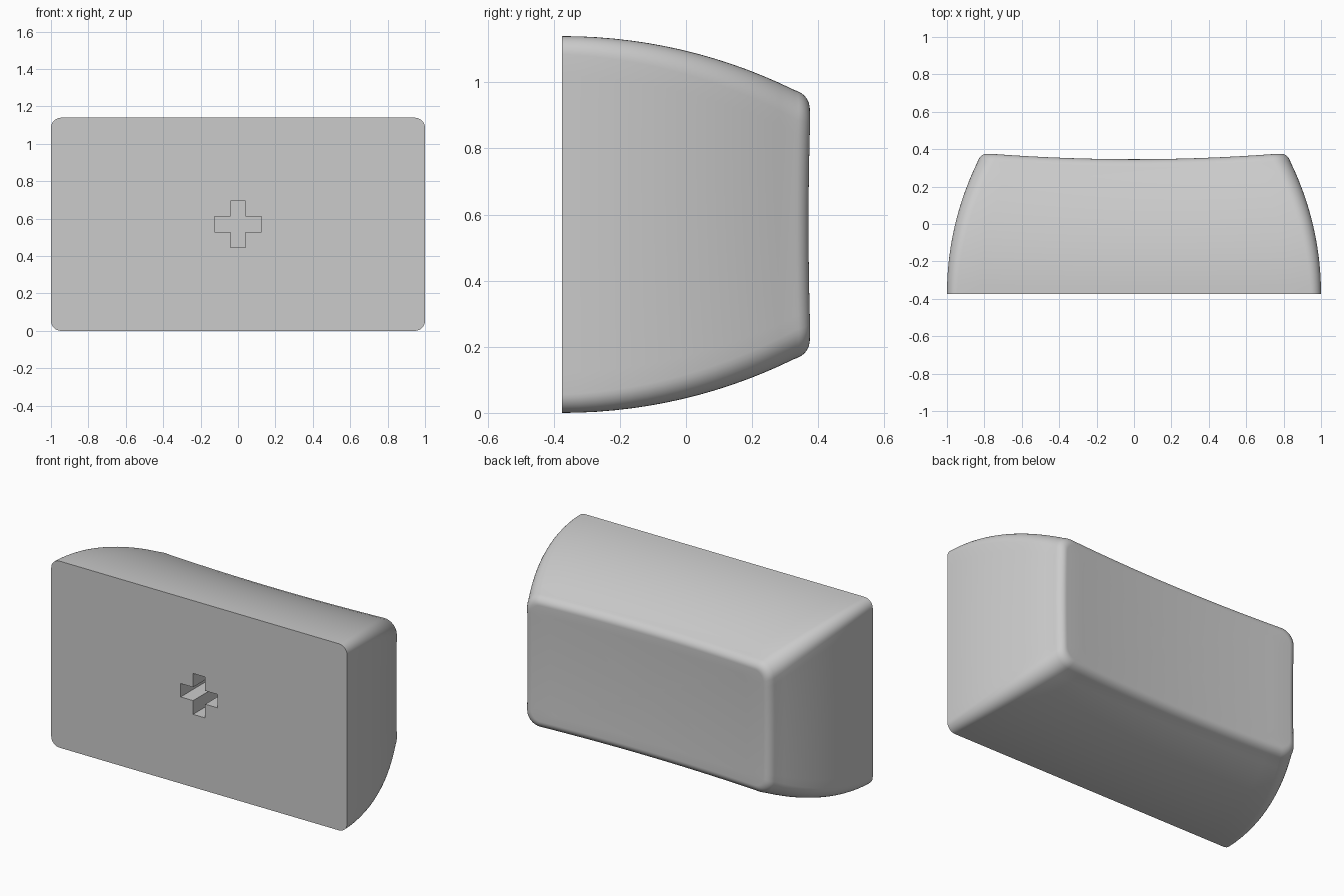
import bpy, bmesh, math

cube = bpy.data.objects.get("Cube")
if cube:
    bpy.data.objects.remove(cube, do_unlink=True)

HALF_W, HALF_H, MID_Z, FRONT = 1.0, 0.57, 0.57, -0.375


def rounded_rect(w, h, r, edge_cuts=16, arc_cuts=8):
    """Outline points of a rounded rectangle, counter-clockwise."""
    pts = []
    corners = [(1, 1, 0), (-1, 1, 1), (-1, -1, 2), (1, -1, 3)]
    for sx, sz, quarter in corners:
        for i in range(arc_cuts + 1):
            a = (quarter + i / arc_cuts) * math.pi / 2
            pts.append((sx * (w - r) + r * math.cos(a), sz * (h - r) + r * math.sin(a)))
        # straight run towards the next corner
        x, z = pts[-1]
        for i in range(1, edge_cuts):
            k = i / edge_cuts
            if quarter % 2 == 0:
                pts.append((x * (1 - 2 * k), z))
            else:
                pts.append((x, z * (1 - 2 * k)))
    return pts


def dish(x, z):
    """Depth of the shallow spherical dish on the back."""
    return 0.34 + (x * x + z * z) / 20


def add_ring(bm, pts, s):
    return [bm.verts.new((x, FRONT + s * (dish(x, z) - FRONT), z + MID_Z)) for x, z in pts]


def bridge(bm, a, b):
    for i in range(len(a)):
        j = (i + 1) % len(a)
        bm.faces.new((a[i], a[j], b[j], b[i]))


bm = bmesh.new()
rings = []

# Bowed sides, narrowing towards the back
END = 0.935
for i in range(15):
    s = END * i / 14
    inset = 0.163 * (s / END) ** 2
    rings.append(add_ring(bm, rounded_rect(HALF_W - inset, HALF_H - inset, 0.055 + 0.035 * s), s))

# Soft rim rolling over onto the back
for i in range(1, 9):
    a = math.radians(20 + 70 * i / 8)
    f = (math.sin(a) - math.sin(math.radians(20))) / (1 - math.sin(math.radians(20)))
    g = 1 - math.cos(a) / math.cos(math.radians(20))
    inset = 0.163 + 0.053 * g
    last = rounded_rect(HALF_W - inset, HALF_H - inset, 0.09 - 0.03 * g)
    rings.append(add_ring(bm, last, END + (1 - END) * f))

# Dished back
for k in (0.85, 0.65, 0.45, 0.25, 0.1):
    rings.append(add_ring(bm, [(x * k, z * k) for x, z in last], 1))
for a, b in zip(rings, rings[1:]):
    bridge(bm, a, b)
bm.faces.new(rings[-1])

# Cross-shaped socket sunk into the front
L, T = 0.125, 0.041
quarter = [(L, -T), (L, T), (T, T)]
cross = []
for _ in range(4):
    cross += quarter
    quarter = [(-z, x) for x, z in quarter]
mouth, floor = [[bm.verts.new((x, y, z + MID_Z)) for x, z in cross] for y in (FRONT, FRONT + 0.4)]
bridge(bm, mouth, floor)
bm.faces.new(floor)

# Flat front around the socket
edges = [bm.edges.get((loop[i - 1], loop[i])) for loop in (rings[0], mouth) for i in range(len(loop))]
bmesh.ops.triangle_fill(bm, use_beauty=True, use_dissolve=False, edges=edges)
bmesh.ops.recalc_face_normals(bm, faces=bm.faces)

mesh = bpy.data.meshes.new("key_cap")
bm.to_mesh(mesh)
bm.free()
cap = bpy.data.objects.new("key_cap", mesh)
bpy.context.collection.objects.link(cap)

# Plain grey plastic
grey = bpy.data.materials.new("light_grey")
grey.use_nodes = True
colour = (0.6, 0.6, 0.6, 1)
grey.diffuse_color = colour
grey.node_tree.nodes["Principled BSDF"].inputs["Base Color"].default_value = colour
mesh.materials.append(grey)

bpy.ops.object.select_all(action="DESELECT")
cap.select_set(True)
bpy.context.view_layer.objects.active = cap
bpy.ops.object.shade_smooth_by_angle(angle=math.radians(35))
